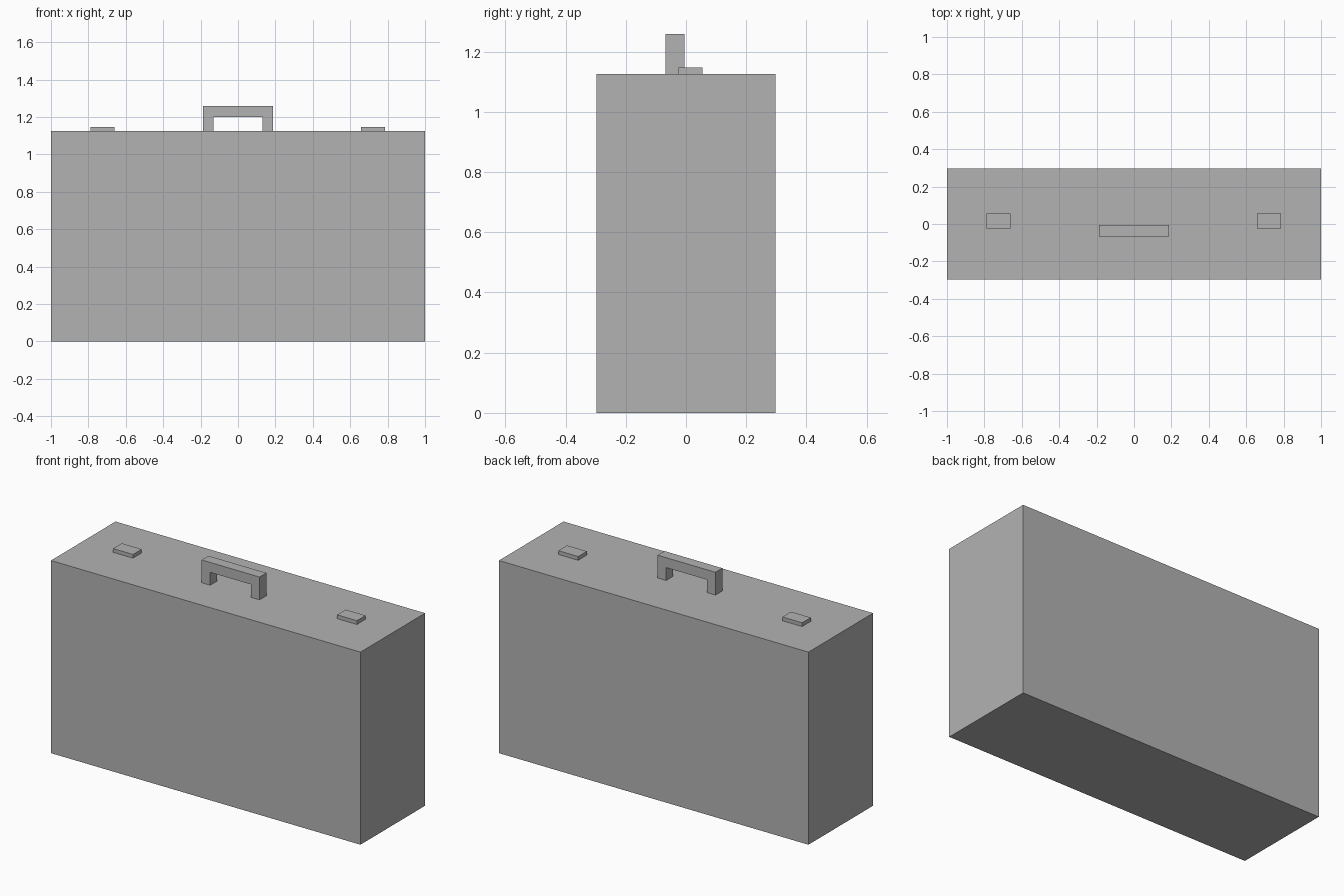
import bpy
import bmesh
from mathutils import Vector

cube = bpy.data.objects.get("Cube")
if cube:
    bpy.data.objects.remove(cube, do_unlink=True)

# Single flat grey
grey = bpy.data.materials.new("plain_grey")
grey.use_nodes = True
colour = (0.45, 0.45, 0.45, 1)
grey.diffuse_color = colour
grey.node_tree.nodes["Principled BSDF"].inputs["Base Color"].default_value = colour

TOP = 1.125


def finish(name, bm):
    bmesh.ops.recalc_face_normals(bm, faces=bm.faces[:])
    mesh = bpy.data.meshes.new(name)
    bm.to_mesh(mesh)
    bm.free()
    mesh.materials.append(grey)
    obj = bpy.data.objects.new(name, mesh)
    bpy.context.collection.objects.link(obj)
    return obj


def box(name, low, high):
    low, high = Vector(low), Vector(high)
    bm = bmesh.new()
    bmesh.ops.create_cube(bm, size=1)
    bmesh.ops.scale(bm, vec=high - low, verts=bm.verts)
    bmesh.ops.translate(bm, vec=(low + high) / 2, verts=bm.verts)
    return finish(name, bm)


def extruded_profile(name, points, y_front, y_back):
    bm = bmesh.new()
    face = bm.faces.new([bm.verts.new((x, y_front, z)) for x, z in points])
    result = bmesh.ops.extrude_face_region(bm, geom=[face], use_keep_orig=True)
    moved = [v for v in result["geom"] if isinstance(v, bmesh.types.BMVert)]
    bmesh.ops.translate(bm, vec=(0, y_back - y_front, 0), verts=moved)
    return finish(name, bm)


# Case body
box("case_body", (-1, -0.298, 0), (1, 0.298, TOP))

# Latches on the top
for side, x in (("right", -0.725), ("left", 0.722)):
    box(side + "_latch", (x - 0.064, -0.025, TOP), (x + 0.064, 0.055, TOP + 0.022))

# Carrying handle, an upside-down U
outer, inner, bar, peak = 0.187, 0.132, 1.2, 1.258
half = [(outer, TOP), (outer, peak)]
gap = [(-inner, TOP), (-inner, bar), (inner, bar), (inner, TOP)]
profile = half + [(-x, z) for x, z in reversed(half)] + gap
extruded_profile("handle", profile, -0.068, -0.005)
